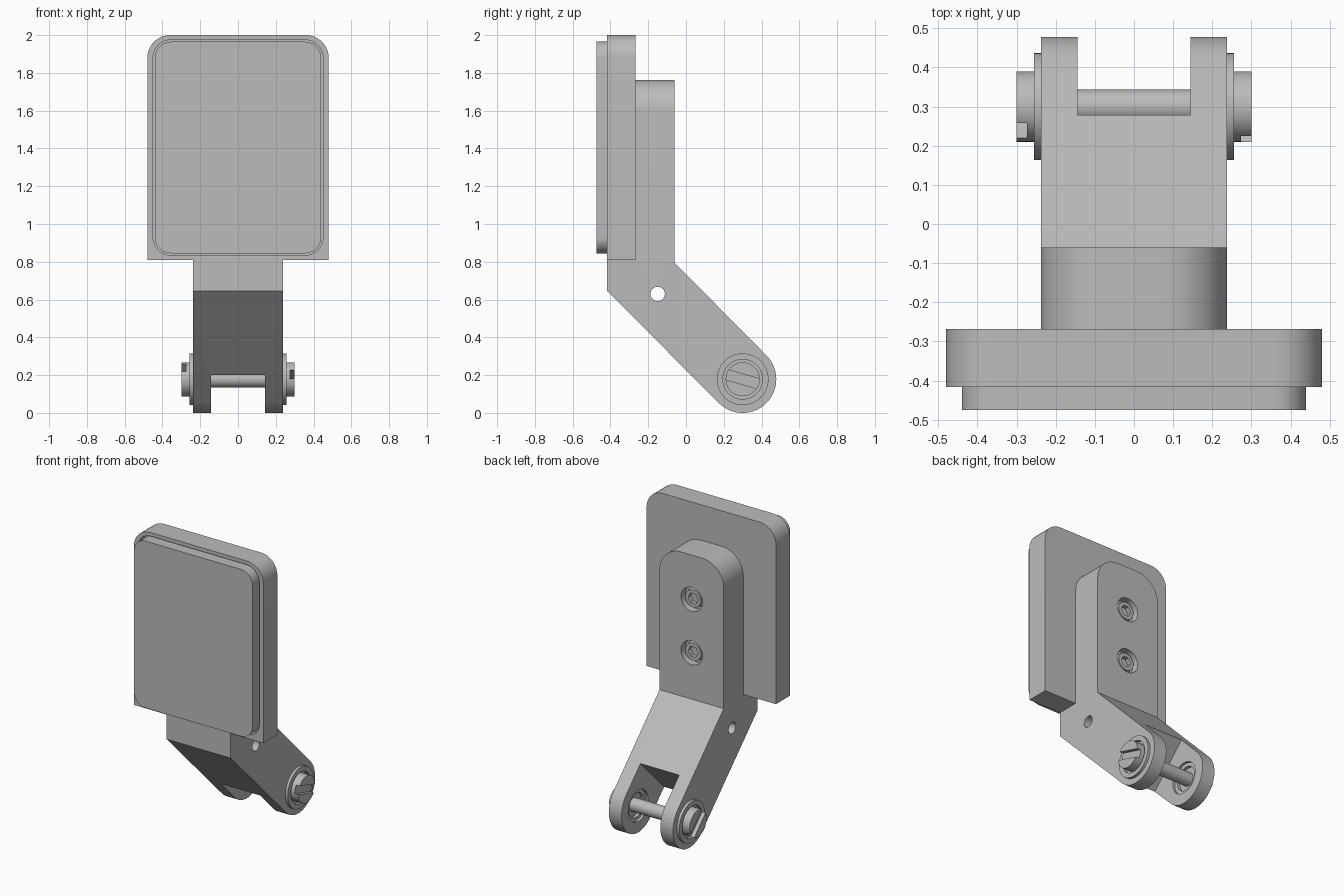
import bpy, bmesh
from math import sin, cos, radians
from mathutils import Vector

cube = bpy.data.objects.get("Cube")
if cube:
    bpy.data.objects.remove(cube, do_unlink=True)

grey = bpy.data.materials.new("plain grey")
grey.use_nodes = True
COLOR = (0.5, 0.5, 0.5, 1)
grey.diffuse_color = COLOR
grey.node_tree.nodes["Principled BSDF"].inputs["Base Color"].default_value = COLOR

PIVOT = (0.30, 0.178)   # y, z of the hinge axis


def arc(center, r, start, end, steps):
    angles = [radians(start + (end - start) * i / steps) for i in range(steps + 1)]
    return [(center[0] + r * cos(a), center[1] + r * sin(a)) for a in angles]


def circle(center, r, sides=48):
    return arc(center, r, 0, 360, sides)[:-1]


def rounded_rect(half, low, high, r_top, r_bottom):
    """Outline in x and z; a zero radius leaves a square corner."""
    pts = []
    for x, z, r, a in ((1, high, r_top, 0), (-1, high, r_top, 90),
                       (-1, low, r_bottom, 180), (1, low, r_bottom, 270)):
        inset = -r if z == high else r
        if r:
            pts += arc((x * (half - r), z + inset), r, a, a + 90, 10)
        else:
            pts.append((x * half, z))
    return pts


def prism(name, outline, axis, start, end, end_scale=1.0):
    """Extrude an outline along x (given as y, z) or along y (given as x, z)."""
    def place(p, d):
        return Vector((d, p[0], p[1])) if axis == "X" else Vector((p[0], d, p[1]))
    n = len(outline)
    mid = (sum(p[0] for p in outline) / n, sum(p[1] for p in outline) / n)
    far = [(mid[0] + (p[0] - mid[0]) * end_scale,
            mid[1] + (p[1] - mid[1]) * end_scale) for p in outline]
    bm = bmesh.new()
    a = [bm.verts.new(place(p, start)) for p in outline]
    b = [bm.verts.new(place(p, end)) for p in far]
    bm.faces.new(a)
    bm.faces.new(b)
    for i in range(n):
        j = (i + 1) % n
        bm.faces.new((a[i], a[j], b[j], b[i]))
    bmesh.ops.recalc_face_normals(bm, faces=bm.faces)
    mesh = bpy.data.meshes.new(name)
    bm.to_mesh(mesh)
    bm.free()
    mesh.materials.append(grey)
    obj = bpy.data.objects.new(name, mesh)
    bpy.context.collection.objects.link(obj)
    return obj


def activate(obj):
    bpy.ops.object.select_all(action="DESELECT")
    obj.select_set(True)
    bpy.context.view_layer.objects.active = obj


def cut(obj, *cutters):
    activate(obj)
    for cutter in cutters:
        cutter.hide_render = True
        mod = obj.modifiers.new("cut", "BOOLEAN")
        mod.operation = "DIFFERENCE"
        mod.solver = "EXACT"
        mod.object = cutter
        bpy.ops.object.modifier_apply(modifier=mod.name)
        bpy.data.objects.remove(cutter, do_unlink=True)


parts = []

# Backing plate with a shallow pocket, and the pad seated in it
plate = prism("backing_plate", rounded_rect(0.48, 0.81, 2.0, 0.12, 0), "Y", -0.417, -0.268)
cut(plate, prism("pocket", rounded_rect(0.45, 0.835, 1.975, 0.095, 0.095), "Y", -0.5, -0.37))
pad = prism("front_pad", rounded_rect(0.44, 0.845, 1.965, 0.085, 0.085), "Y", -0.475, -0.365)
parts += [plate, pad]

# Bent arm: upright behind the plate, slanting back to a round hinge end
profile = [(-0.417, 0.645), (-0.417, 0.81), (-0.268, 0.81), (-0.268, 1.762),
           (-0.06, 1.762), (-0.06, 0.795)] + arc(PIVOT, 0.178, 45, -135, 32)
arm = prism("bent_arm", profile, "X", -0.238, 0.238)

# Round the upper corners of the arm
bm = bmesh.new()
bm.from_mesh(arm.data)
corners = [e for e in bm.edges
           if all(v.co.z > 1.76 for v in e.verts)
           and abs(e.verts[0].co.x - e.verts[1].co.x) < 0.01]
bmesh.ops.bevel(bm, geom=corners, offset=0.16, segments=14, profile=0.5, affect="EDGES")
bm.to_mesh(arm.data)
bm.free()

# Fork slot (its floor is square to the slant), hinge bore and cross hole
slot = [(-0.075, 0.10), (0.43, 0.605), (0.93, 0.105), (0.425, -0.40)]
cut(arm,
    prism("fork_slot", slot, "X", -0.144, 0.144),
    prism("hinge_bore", circle(PIVOT, 0.105), "X", -0.5, 0.5),
    prism("cross_hole", circle((-0.15, 0.63), 0.038, 32), "X", -0.5, 0.5))

# Recessed screws on the back
for z in (1.106, 1.464):
    cut(arm, prism("screw_recess", circle((0, z), 0.08), "Y", -0.059, -0.11))
    head = prism("back_screw", circle((0, z), 0.066), "Y", -0.12, -0.075, 0.88)
    cut(head, prism("hex_socket", circle((0, z), 0.038, 6), "Y", -0.105, -0.05))
    parts.append(head)
parts.append(arm)

# Hinge pin, with a flanged bushing and slotted head on each side
parts.append(prism("hinge_pin", circle(PIVOT, 0.044), "X", -0.2, 0.2))
for side, label, tilt in ((1, "left", -16), (-1, "right", -45)):
    washer = prism(label + "_washer", circle(PIVOT, 0.137), "X", side * 0.238, side * 0.256)
    cut(washer, prism("washer_hole", circle(PIVOT, 0.105), "X", side * 0.2, side * 0.3))
    bushing = prism(label + "_bushing", circle(PIVOT, 0.105), "X", side * 0.16, side * 0.235)
    cut(bushing, prism("bushing_recess", circle(PIVOT, 0.08), "X", side * 0.1, side * 0.18))
    head = prism(label + "_pin_head", circle(PIVOT, 0.09), "X", side * 0.2, side * 0.3)
    c, s = cos(radians(tilt)), sin(radians(tilt))
    groove = [(PIVOT[0] + u * c - v * s, PIVOT[1] + u * s + v * c)
              for u, v in ((-0.15, -0.027), (0.15, -0.027), (0.15, 0.027), (-0.15, 0.027))]
    cut(head, prism("groove", groove, "X", side * 0.274, side * 0.35))
    parts += [washer, bushing, head]

# Smooth the curved walls, keep the edges sharp
for obj in parts:
    activate(obj)
    bpy.ops.object.shade_smooth_by_angle(angle=radians(30))
